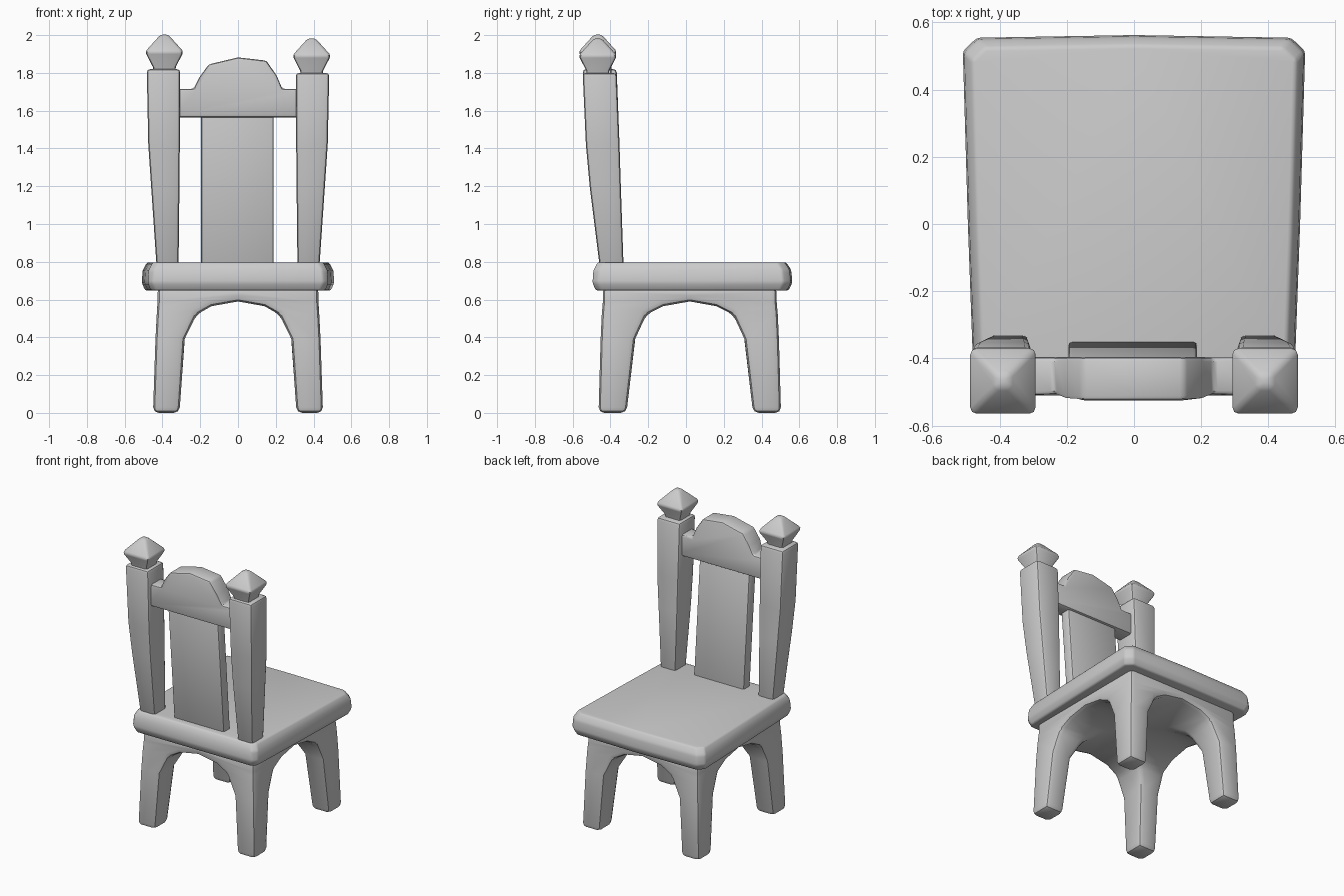
import bpy, bmesh, math

old = bpy.data.objects.get("Cube")
if old:
    bpy.data.objects.remove(old, do_unlink=True)

mat = bpy.data.materials.new("light grey")
mat.use_nodes = True
grey = (0.6, 0.6, 0.6, 1)
mat.diffuse_color = grey
mat.node_tree.nodes["Principled BSDF"].inputs["Base Color"].default_value = grey


def add_loft(bm, rings):
    """Skin a stack of closed rings and cap both ends."""
    rows = [[bm.verts.new(p) for p in ring] for ring in rings]
    n = len(rows[0])
    for a, b in zip(rows, rows[1:]):
        for i in range(n):
            j = (i + 1) % n
            bm.faces.new((a[i], a[j], b[j], b[i]))
    bm.faces.new(rows[0][::-1])
    bm.faces.new(rows[-1])


def rect(z, x0, x1, y0, y1):
    return [(x0, y0, z), (x1, y0, z), (x1, y1, z), (x0, y1, z)]


def finish(name, bm, width, segments=2, angle=30):
    """Soften the hard edges and turn the mesh into a smooth object."""
    bmesh.ops.recalc_face_normals(bm, faces=bm.faces[:])
    hard = [e for e in bm.edges
            if e.is_manifold and e.calc_face_angle(0) > math.radians(angle)]
    bmesh.ops.bevel(bm, geom=hard, offset=width, segments=segments,
                    profile=0.5, affect='EDGES', clamp_overlap=True)
    bmesh.ops.recalc_face_normals(bm, faces=bm.faces[:])
    mesh = bpy.data.meshes.new(name)
    bm.to_mesh(mesh)
    bm.free()
    mesh.materials.append(mat)
    obj = bpy.data.objects.new(name, mesh)
    bpy.context.collection.objects.link(obj)
    bpy.ops.object.select_all(action='DESELECT')
    obj.select_set(True)
    bpy.context.view_layer.objects.active = obj
    bpy.ops.object.shade_smooth_by_angle(angle=math.radians(35))
    return obj


def loft(name, rings, width, **kw):
    bm = bmesh.new()
    add_loft(bm, rings)
    return finish(name, bm, width, **kw)


# Four legs flowing into a vaulted apron: (z, inner x, outer x, inner y, outer y)
CENTRE_Y = 0.02
leg_levels = [(0.0, 0.31, 0.45, 0.335, 0.483), (0.39, 0.283, 0.437, 0.29, 0.472),
              (0.52, 0.22, 0.43, 0.23, 0.466), (0.565, 0.14, 0.427, 0.14, 0.462),
              (0.59, 0, 0.425, 0, 0.46), (0.67, 0, 0.425, 0, 0.46)]
bm = bmesh.new()
for sx in (-1, 1):
    for sy in (-1, 1):
        add_loft(bm, [rect(z, sx * xi, sx * xo, sy * yi, sy * yo)
                      for z, xi, xo, yi, yo in leg_levels])
seams = [f for f in bm.faces
         if all(abs(v.co.x) < 1e-5 for v in f.verts)
         or all(abs(v.co.y) < 1e-5 for v in f.verts)]
bmesh.ops.delete(bm, geom=seams, context='FACES')
bmesh.ops.remove_doubles(bm, verts=bm.verts[:], dist=1e-4)
bmesh.ops.translate(bm, verts=bm.verts[:], vec=(0, CENTRE_Y, 0))
finish("legs_and_apron", bm, 0.03)

# Seat, wider at the front, with clipped front corners
half = [(0.45, -0.495), (0.478, -0.465), (0.495, 0), (0.51, 0.515), (0.468, 0.555)]
outline = half + [(0, 0.563)] + [(-x, y) for x, y in reversed(half)]


def seat_ring(z, s):
    return [(x * s, y * s, z) for x, y in outline]


loft("seat", [seat_ring(0.648, 0.965), seat_ring(0.69, 1),
              seat_ring(0.755, 0.99), seat_ring(0.797, 0.945)], 0.01, angle=25)

# Back posts and their finials
for side, sx, drop in (("right", -1, 0), ("left", 1, 0.02)):
    def ring(z, xi, xo, y0, y1):
        return rect(z, sx * xi, sx * xo, y0, y1)
    loft(side + "_post", [ring(0.76, 0.315, 0.43, -0.455, -0.33),
                          ring(1.2, 0.31, 0.46, -0.51, -0.345),
                          ring(1.42, 0.308, 0.475, -0.53, -0.352),
                          ring(1.82 - drop, 0.306, 0.483, -0.547, -0.367)], 0.018)

    def square(z, r):
        return rect(z - drop, sx * 0.39 - r, sx * 0.39 + r, -0.467 - r, -0.467 + r)
    loft(side + "_finial", [square(1.80, 0.06), square(1.83, 0.06),
                            square(1.912, 0.102), square(2.003, 0.02)], 0.014)

# Leaning back splat
loft("back_splat", [rect(0.76, -0.195, 0.188, -0.42, -0.348),
                    rect(1.6, -0.195, 0.188, -0.49, -0.415)], 0.012)

# Crest rail with a raised middle
profile = [(-0.34, 1.565), (0.34, 1.565), (0.34, 1.715), (0.235, 1.715),
           (0.205, 1.785), (0.15, 1.865), (0, 1.882), (-0.155, 1.845),
           (-0.205, 1.775), (-0.235, 1.715), (-0.34, 1.715)]
loft("crest_rail", [[(x, -0.51 if abs(x) > 0.23 else -0.525, z) for x, z in profile],
                    [(x, -0.395, z) for x, z in profile]], 0.014)
